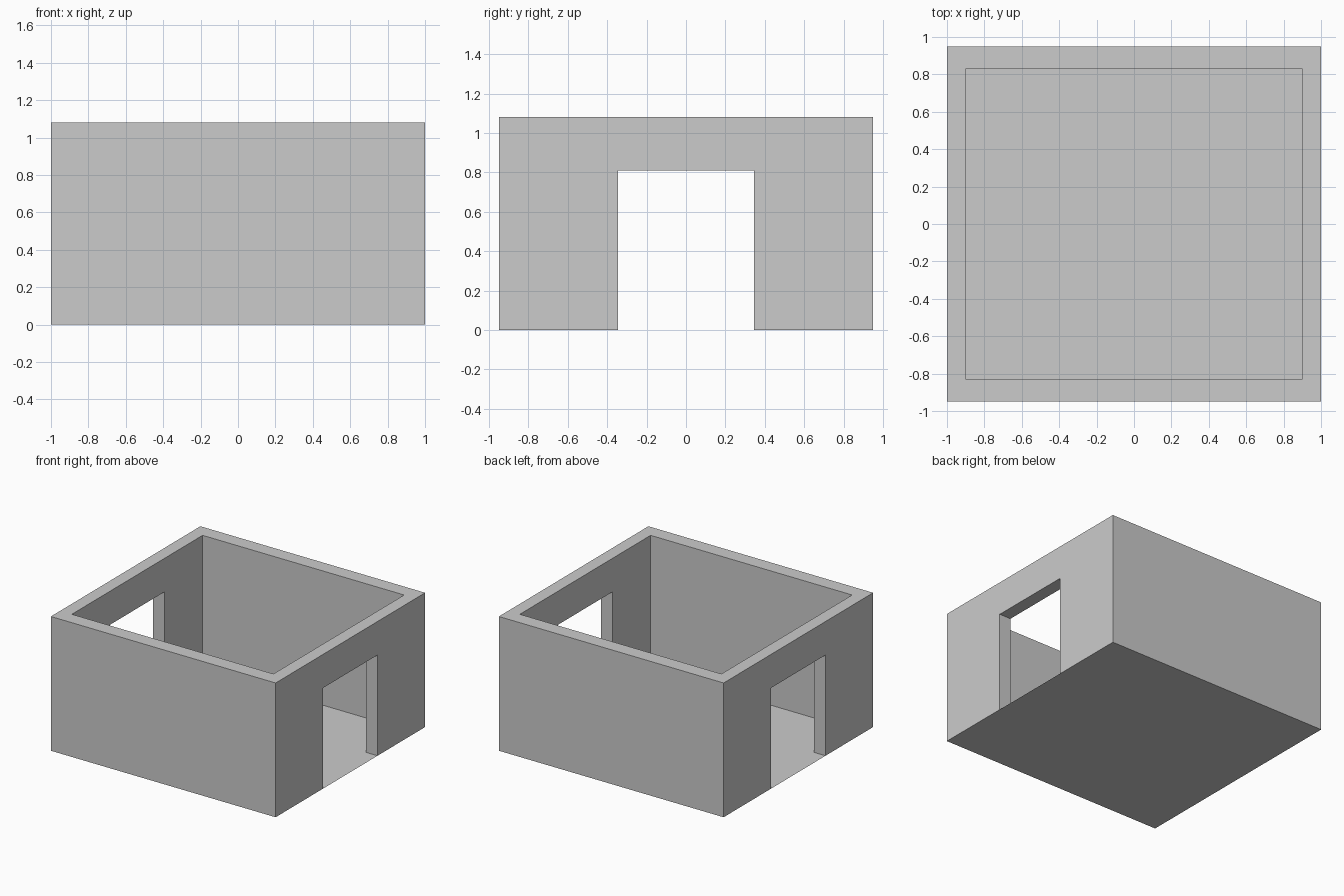
import bpy, bmesh

if "Cube" in bpy.data.objects:
    bpy.data.objects.remove(bpy.data.objects["Cube"])

W, D, H = 2.0, 1.9, 1.08          # outer size
IN_W, IN_D = 1.794, 1.662         # inner room size
DOOR_W, DOOR_H = 0.69, 0.81       # opening in both end walls


def box(name, sx, sy, z0, z1):
    bpy.ops.mesh.primitive_cube_add(size=1, location=(0, 0, (z0 + z1) / 2))
    ob = bpy.context.object
    ob.name = name
    ob.scale = (sx, sy, z1 - z0)
    bpy.ops.object.transform_apply(location=True, rotation=False, scale=True)
    return ob


def cut(target, cutter):
    mod = target.modifiers.new("cut", 'BOOLEAN')
    mod.operation = 'DIFFERENCE'
    mod.solver = 'EXACT'
    mod.object = cutter
    bpy.context.view_layer.objects.active = target
    bpy.ops.object.modifier_apply(modifier=mod.name)
    bpy.data.objects.remove(cutter)


# Walls: hollowed block with a doorway through each end
walls = box("walls", W, D, 0, H)
cut(walls, box("room_cutter", IN_W, IN_D, -0.5, H + 0.5))
cut(walls, box("door_cutter", W + 1, DOOR_W, -0.5, DOOR_H))

# Open the wall undersides, which the floor sheet closes
bm = bmesh.new()
bm.from_mesh(walls.data)
under = [f for f in bm.faces if f.normal.z < -0.9 and f.calc_center_median().z < 0.01]
bmesh.ops.delete(bm, geom=under, context='FACES')
bm.to_mesh(walls.data)
bm.free()

# Floor: thin sheet under the whole building
bpy.ops.mesh.primitive_plane_add(size=1)
floor = bpy.context.object
floor.name = "floor"
floor.scale = (W, D, 1)
bpy.ops.object.transform_apply(location=False, rotation=False, scale=True)
